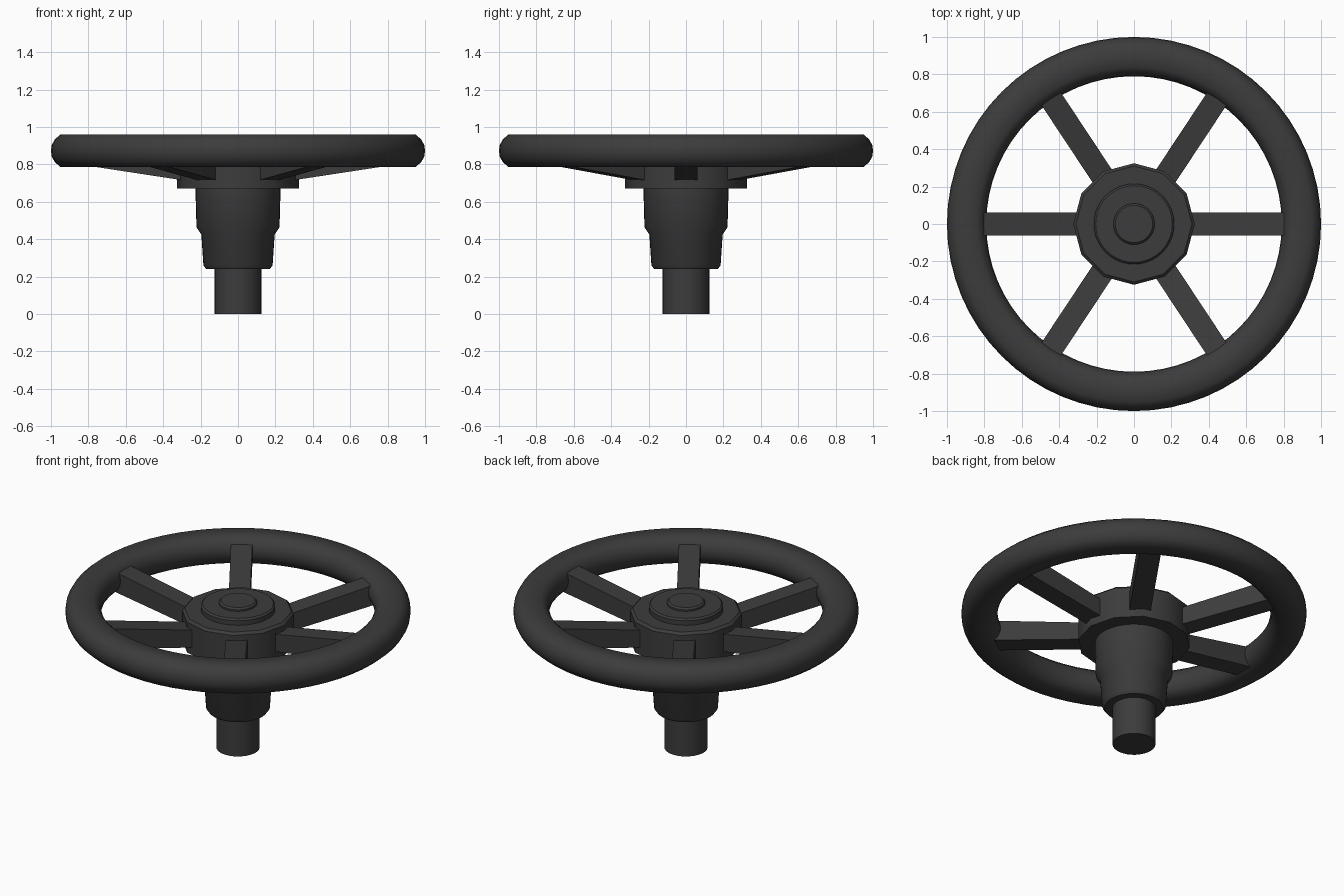
import bpy, bmesh, math

if "Cube" in bpy.data.objects:
    bpy.data.objects.remove(bpy.data.objects["Cube"])

mat = bpy.data.materials.new("dark_metal")
mat.diffuse_color = (0.045, 0.045, 0.045, 1)
mat.use_nodes = True
mat.node_tree.nodes["Principled BSDF"].inputs["Base Color"].default_value = mat.diffuse_color


def finish(name, bm, angle):
    bmesh.ops.recalc_face_normals(bm, faces=bm.faces)
    me = bpy.data.meshes.new(name)
    bm.to_mesh(me)
    bm.free()
    ob = bpy.data.objects.new(name, me)
    bpy.context.collection.objects.link(ob)
    me.materials.append(mat)
    if angle:
        bpy.ops.object.select_all(action='DESELECT')
        ob.select_set(True)
        bpy.context.view_layer.objects.active = ob
        bpy.ops.object.shade_smooth_by_angle(angle=math.radians(angle))
    return ob


def lathe(name, profile, segs, closed=False, angle=35):
    """Revolve (radius, z) points around z; open profiles get end caps."""
    bm = bmesh.new()
    rings = [[bm.verts.new((r * math.cos(2 * math.pi * i / segs),
                            r * math.sin(2 * math.pi * i / segs), z))
              for i in range(segs)] for r, z in profile]
    pairs = list(zip(rings, rings[1:]))
    if closed:
        pairs.append((rings[-1], rings[0]))
    else:
        bm.faces.new(rings[0])
        bm.faces.new(rings[-1])
    for a, b in pairs:
        for i in range(segs):
            j = (i + 1) % segs
            bm.faces.new((a[i], a[j], b[j], b[i]))
    return finish(name, bm, angle)


# Rim: flattened rounded section swept round the axis
quarter = [(0.105, 0.0), (0.101, 0.03), (0.085, 0.06), (0.055, 0.0865)]
half = quarter + [(-x, z) for x, z in reversed(quarter)]
section = half + [(x, -z) for x, z in reversed(half[1:-1])]
lathe("rim", [(0.895 + x, 0.873 + z) for x, z in section], 64, True, 60)

# Twelve-sided hub with a small top chamfer
lathe("hub", [(0.325, 0.67), (0.325, 0.865), (0.31, 0.88)], 12, angle=32)

# Stepped caps on the hub
lathe("hub_cap", [(0.215, 0.86), (0.215, 0.91), (0.205, 0.92)], 40)
lathe("cap_button", [(0.11, 0.91), (0.11, 0.93), (0.10, 0.94)], 32)

# Tapered collar and shaft below
lathe("collar", [(0.17, 0.24), (0.185, 0.26), (0.196, 0.425),
                 (0.222, 0.465), (0.228, 0.68)], 40)
lathe("shaft", [(0.125, 0.0), (0.125, 0.26)], 32)

# Six spokes rising from hub to rim
for n, deg in enumerate((0, 56.5, 123.5, 180, 236.5, 303.5)):
    c, s = math.cos(math.radians(deg)), math.sin(math.radians(deg))
    bm = bmesh.new()
    outline = [(0.26, 0.71), (0.85, 0.80), (0.85, 0.93), (0.26, 0.82)]
    sides = [[bm.verts.new((r * c - w * s, r * s + w * c, z))
              for r, z in outline] for w in (-0.062, 0.062)]
    for side in sides:
        bm.faces.new(side)
    for i in range(4):
        j = (i + 1) % 4
        bm.faces.new((sides[0][i], sides[0][j], sides[1][j], sides[1][i]))
    finish(f"spoke_{n + 1}", bm, 0)
